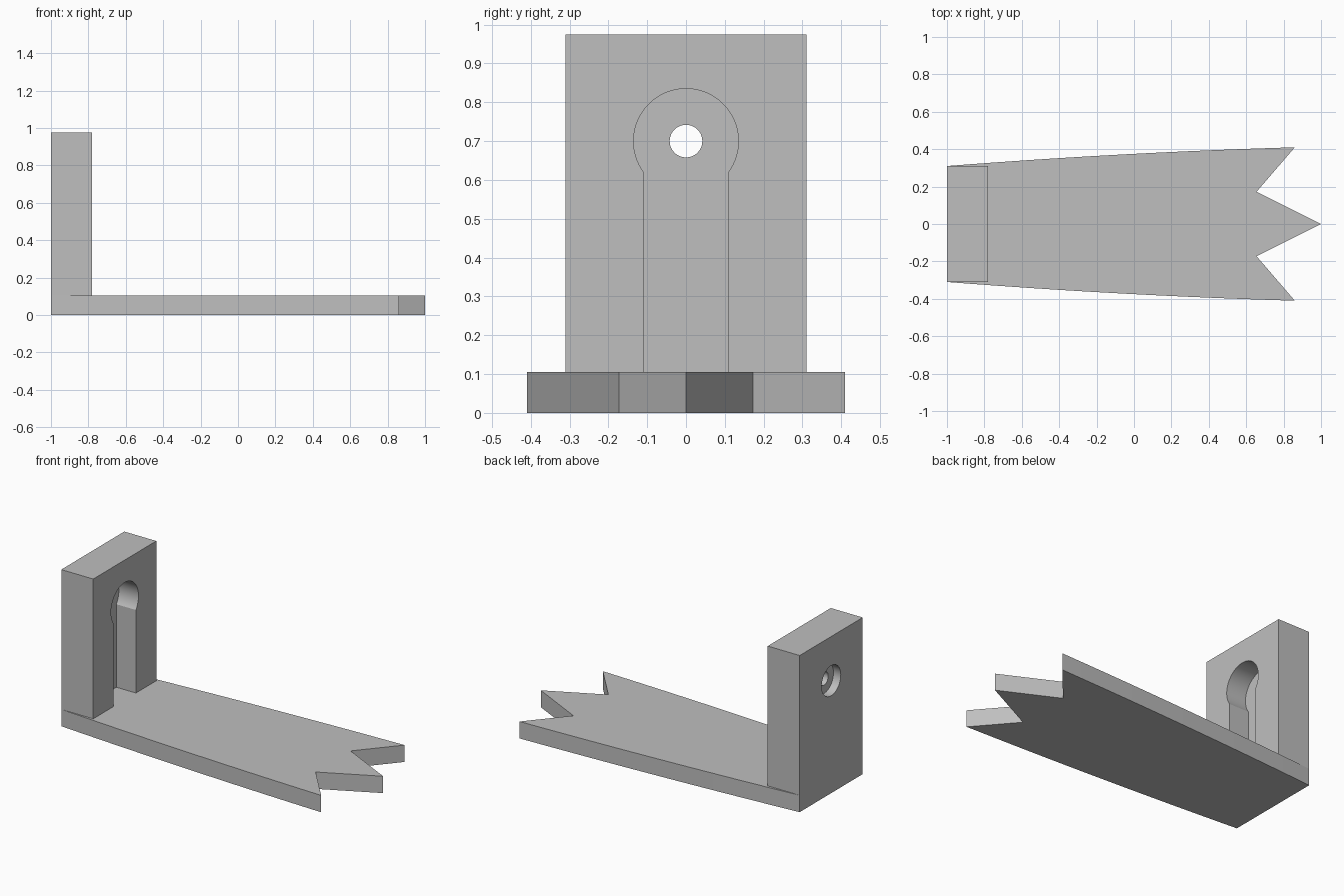
import bpy, bmesh
from math import sin, cos, pi, asin
from mathutils import Vector

cube = bpy.data.objects.get("Cube")
if cube:
    bpy.data.objects.remove(cube, do_unlink=True)

grey = bpy.data.materials.new("plain grey")
grey.use_nodes = True
colour = (0.52, 0.52, 0.52, 1)
grey.diffuse_color = colour
grey.node_tree.nodes["Principled BSDF"].inputs["Base Color"].default_value = colour


def prism(name, outline, direction):
    """Extrude a closed outline of 3D points along a direction."""
    bm = bmesh.new()
    face = bm.faces.new([bm.verts.new(p) for p in outline])
    moved = bmesh.ops.extrude_face_region(bm, geom=[face], use_keep_orig=True)["geom"]
    bmesh.ops.translate(bm, vec=Vector(direction),
                        verts=[v for v in moved if isinstance(v, bmesh.types.BMVert)])
    bmesh.ops.recalc_face_normals(bm, faces=bm.faces)
    mesh = bpy.data.meshes.new(name)
    bm.to_mesh(mesh)
    bm.free()
    mesh.materials.append(grey)
    obj = bpy.data.objects.new(name, mesh)
    bpy.context.collection.objects.link(obj)
    return obj


def arc(x, z, radius, start, end, steps):
    """Points of an arc across the upright, angles measured from +y."""
    angles = [start + (end - start) * i / steps for i in range(steps + 1)]
    return [(x, radius * cos(a), z + radius * sin(a)) for a in angles]


def activate(obj):
    bpy.ops.object.select_all(action="DESELECT")
    obj.select_set(True)
    bpy.context.view_layer.objects.active = obj


def cut(target, cutter):
    cutter.hide_render = True
    activate(target)
    mod = target.modifiers.new("cut", "BOOLEAN")
    mod.operation, mod.solver, mod.object = "DIFFERENCE", "EXACT", cutter
    bpy.ops.object.modifier_apply(modifier=mod.name)
    bpy.data.objects.remove(cutter, do_unlink=True)


# Base plate: gently bowed sides, three-pointed end
base_top, tooth_x, steps = 0.105, 0.86, 16
xs = [-1 + (tooth_x + 1) * i / steps for i in range(steps + 1)]
side = [(x, 0.375 + 0.052 * x - 0.013 * x * x) for x in xs] + [(0.655, 0.172)]
outline = side + [(1, 0)] + [(x, -y) for x, y in reversed(side)]
base = prism("base_plate", [(x, y, 0) for x, y in outline], (0, 0, base_top))

# Upright block
back, front, half, top = -1, -0.78, 0.31, 0.975
upright = prism("upright", [(back, -half, base_top), (back, half, base_top),
                            (back, half, top), (back, -half, top)],
                (front - back, 0, 0))

# Keyhole recess on the inner face, open down to the plate
hole_z, head, slot, floor = 0.7, 0.135, 0.11, -0.915
neck = asin((head ** 2 - slot ** 2) ** 0.5 / head)
keyhole = arc(floor, hole_z, head, -neck, pi + neck, 64)
keyhole += [(floor, -slot, 0), (floor, slot, 0)]
cut(upright, prism("keyhole_cutter", keyhole, (0.3, 0, 0)))

# Bolt hole with a wider counterbore from the outer face
for radius, start, depth in ((0.042, -1.1, 0.3), (0.094, -1.1, 0.15)):
    ring = arc(start, hole_z, radius, 0, 2 * pi, 48)[:-1]
    cut(upright, prism("hole_cutter", ring, (depth, 0, 0)))

for obj in (base, upright):
    activate(obj)
    bpy.ops.object.shade_smooth_by_angle()
